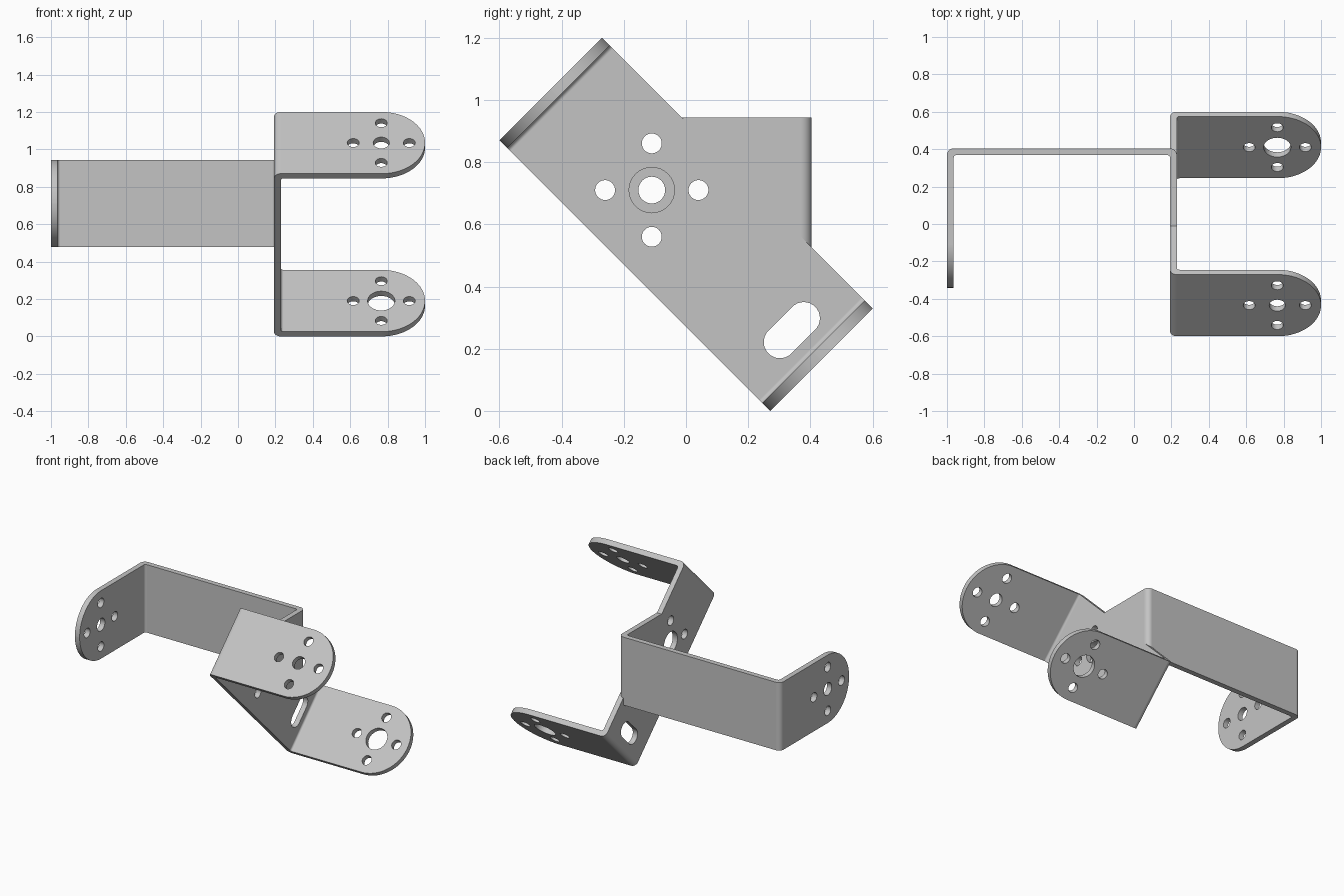
import bpy, bmesh
from math import sin, cos, pi, sqrt
from mathutils import Vector

old = bpy.data.objects.get("Cube")
if old:
    bpy.data.objects.remove(old, do_unlink=True)

# Main dimensions
T = 0.036                     # sheet thickness
HALF = 0.2333                 # half width of every strip
SPAN = 0.6153                 # half length of the tilted web
X0, X1 = 0.193, 0.193 + T     # web sheet
BACK = 0.404                  # rear face of the rear wall
R_OUT, R_IN = 0.035, 0.014    # bend radii

# Frames: origin and the three axes (a, b, depth)
X, Y, Z = Vector((1, 0, 0)), Vector((0, 1, 0)), Vector((0, 0, 1))
U, V = (Y - Z) / sqrt(2), (Y + Z) / sqrt(2)
MID = Vector((0, 0, 0.6))
PIVOT = Vector((0, -0.11, 0.71))


def rounded(corners, steps=8):
    """Outline from (a, b, radius) right-angle corners."""
    pts = []
    for i, (a, b, r) in enumerate(corners):
        p = Vector((a, b))
        if not r:
            pts.append(p)
            continue
        d0 = (Vector(corners[i - 1][:2]) - p).normalized()
        d1 = (Vector(corners[(i + 1) % len(corners)][:2]) - p).normalized()
        centre = p + (d0 + d1) * r
        for k in range(steps + 1):
            t = k / steps * pi / 2
            pts.append(centre - d1 * r * cos(t) - d0 * r * sin(t))
    return pts


def disc(a, b, r, n=32):
    return [Vector((a + r * cos(2 * pi * k / n), b + r * sin(2 * pi * k / n))) for k in range(n)]


def prism(name, outline, origin, axes, lo, hi):
    """Extrude an outline from depth lo to hi."""
    A, B, D = axes
    bm = bmesh.new()
    verts = [bm.verts.new(origin + A * p.x + B * p.y + D * lo) for p in outline]
    face = bm.faces.new(verts)
    new = bmesh.ops.extrude_face_region(bm, geom=[face])["geom"]
    bmesh.ops.translate(bm, vec=D * (hi - lo),
                        verts=[g for g in new if isinstance(g, bmesh.types.BMVert)])
    bmesh.ops.recalc_face_normals(bm, faces=bm.faces)
    mesh = bpy.data.meshes.new(name)
    bm.to_mesh(mesh)
    bm.free()
    ob = bpy.data.objects.new(name, mesh)
    bpy.context.collection.objects.link(ob)
    return ob


def combine(target, tool, operation):
    """Apply a boolean and remove the tool."""
    bpy.context.view_layer.objects.active = target
    mod = target.modifiers.new("Combine", 'BOOLEAN')
    mod.operation, mod.solver, mod.object = operation, 'EXACT', tool
    bpy.ops.object.modifier_apply(modifier=mod.name)
    bpy.data.objects.remove(tool, do_unlink=True)


# Tilted U bracket: web and two flanges with round ends
fork = rounded([(1.1, -SPAN, 0), (X0, -SPAN, R_OUT), (X0, SPAN, R_OUT), (1.1, SPAN, 0),
                (1.1, SPAN - T, 0), (X1, SPAN - T, R_IN), (X1, T - SPAN, R_IN), (1.1, T - SPAN, 0)])
bracket = prism("bent_bracket", fork, MID, (X, U, V), -0.4, 0.4)
R_END = HALF - 0.0002
end_shape = rounded([(0, -HALF, 0), (1, -HALF, R_END), (1, HALF, R_END), (0, HALF, 0)], 20)
combine(bracket, prism("fork_outline", end_shape, MID, (X, V, U), -1, 1), 'INTERSECT')

# Upright arm: web tab, rear wall and side flange with a round end
arm_path = rounded([(X1, -0.01, 0), (X1, BACK, R_OUT), (-1, BACK, R_OUT), (-1, -0.5, 0),
                    (T - 1, -0.5, 0), (T - 1, BACK - T, R_IN), (X0, BACK - T, R_IN), (X0, -0.01, 0)])
arm = prism("rear_arm", arm_path, PIVOT * 1 - Y * PIVOT.y, (X, Y, Z), -0.4, 0.4)
end_y = -HALF + 0.002
end_shape = rounded([(0.8, -HALF, 0), (end_y, -HALF, R_END), (end_y, HALF, R_END), (0.8, HALF, 0)], 20)
combine(arm, prism("arm_outline", end_shape, PIVOT, (Y, Z, X), -1.2, 0.5), 'INTERSECT')
combine(bracket, arm, 'UNION')

# Screw holes around each pivot, then the pivot holes
HUB, BIG, SMALL, SCREW, PITCH = 0.766, 0.073, 0.043, 0.032, 0.15
for da, db in ((PITCH, 0), (-PITCH, 0), (0, PITCH), (0, -PITCH)):
    combine(bracket, prism("screw_hole", disc(HUB + da, db, SCREW), MID, (X, V, U), -1, 1), 'DIFFERENCE')
    combine(bracket, prism("screw_hole", disc(da, db, SCREW), PIVOT, (Y, Z, X), -1.2, 0.5), 'DIFFERENCE')
for outline, origin, axes, lo, hi in (
        (disc(HUB, 0, SMALL), MID, (X, V, U), -1, 0),
        (disc(HUB, 0, BIG), MID, (X, V, U), 0, 1),
        (disc(0, 0, SMALL), PIVOT, (Y, Z, X), -1.2, -0.5),
        (disc(0, 0, BIG), PIVOT, (Y, Z, X), 0, 0.5)):
    combine(bracket, prism("pivot_hole", outline, origin, axes, lo, hi), 'DIFFERENCE')

# Cable slot near the lower flange
a, w, h, r = 0.481, 0.052, 0.106, 0.0518
slot = rounded([(a - w, -h, r), (a + w, -h, r), (a + w, h, r), (a - w, h, r)])
combine(bracket, prism("slot", slot, MID, (U, V, X), 0, 0.5), 'DIFFERENCE')

# Single grey metal
metal = bpy.data.materials.new("grey_metal")
metal.use_nodes = True
colour = (0.55, 0.55, 0.55, 1)
metal.diffuse_color = colour
metal.node_tree.nodes["Principled BSDF"].inputs["Base Color"].default_value = colour
bracket.data.materials.clear()
bracket.data.materials.append(metal)
for poly in bracket.data.polygons:
    poly.material_index = 0

# Smooth bends, crisp sheet edges
bpy.ops.object.select_all(action='DESELECT')
bracket.select_set(True)
bpy.context.view_layer.objects.active = bracket
bpy.ops.object.shade_smooth_by_angle(angle=pi / 6)
weighted = bracket.modifiers.new("Flat faces", 'WEIGHTED_NORMAL')
weighted.keep_sharp = True
